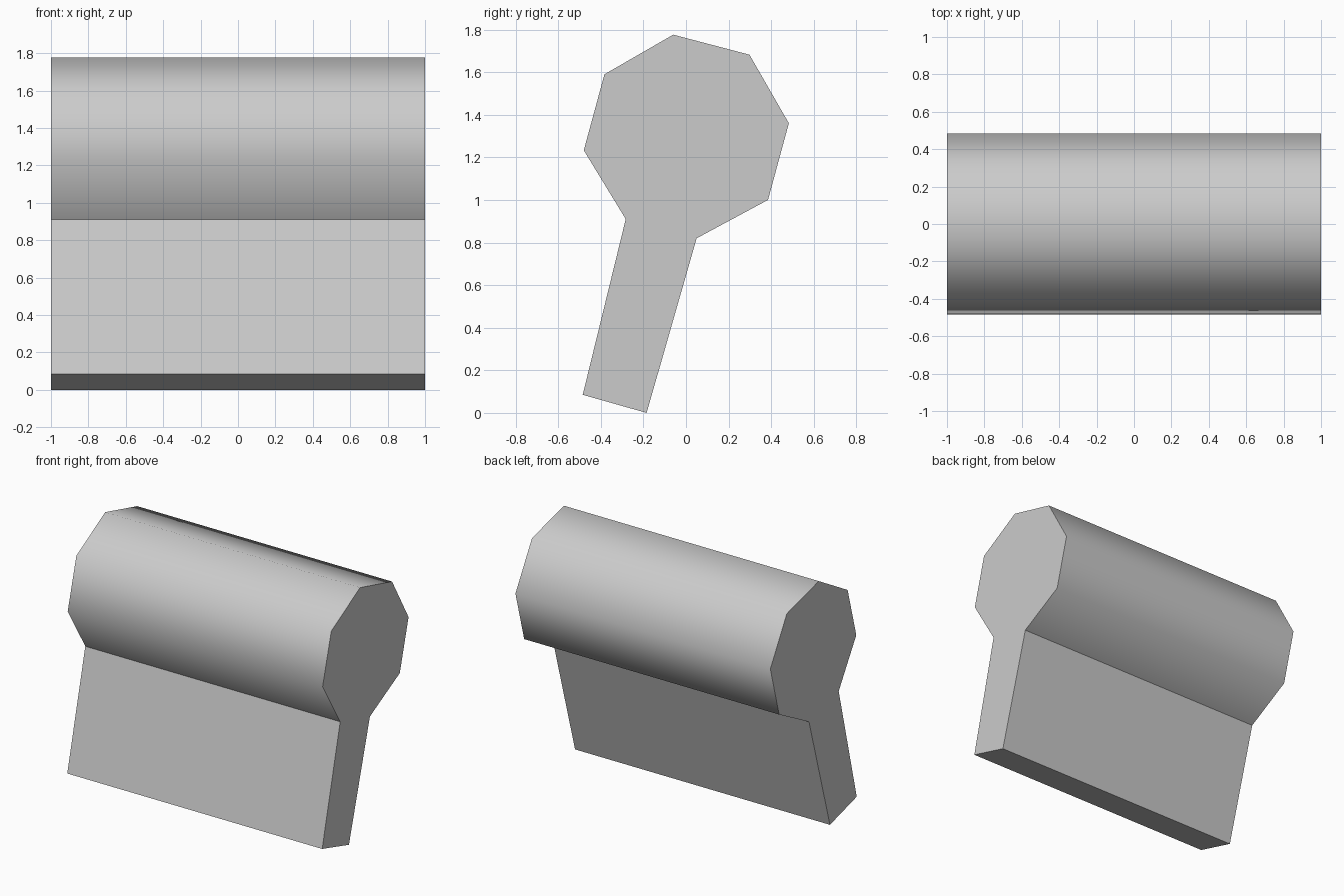
import bpy
import bmesh

cube = bpy.data.objects.get("Cube")
if cube:
    bpy.data.objects.remove(cube, do_unlink=True)

HALF_WIDTH = 1.0
NECK_TOP = 0.95

# Side outline (y, z): slanted stem below an eight-sided head
OUTLINE = [
    (-0.185, 0.0), (0.05, 0.82),
    (0.385, 1.0), (0.483, 1.36), (0.298, 1.682), (-0.06, 1.776),
    (-0.383, 1.59), (-0.48, 1.233),
    (-0.283, 0.91), (-0.485, 0.085),
]

grey = bpy.data.materials.new("light grey")
grey.use_nodes = True
colour = (0.6, 0.6, 0.6, 1.0)
grey.diffuse_color = colour
grey.node_tree.nodes["Principled BSDF"].inputs["Base Color"].default_value = colour

# Extrude the outline across the full width
bm = bmesh.new()
cap = bm.faces.new([bm.verts.new((-HALF_WIDTH, y, z)) for y, z in OUTLINE])
extruded = bmesh.ops.extrude_face_region(bm, geom=[cap], use_keep_orig=True)
moved = [g for g in extruded["geom"] if isinstance(g, bmesh.types.BMVert)]
bmesh.ops.translate(bm, verts=moved, vec=(2 * HALF_WIDTH, 0, 0))
bmesh.ops.recalc_face_normals(bm, faces=bm.faces)

# Only the head's lengthwise edges are rounded; stem and end edges stay crisp
for face in bm.faces:
    face.smooth = True
for edge in bm.edges:
    a, b = edge.verts
    lengthwise = abs(a.co.x - b.co.x) > HALF_WIDTH
    edge.smooth = lengthwise and a.co.z > NECK_TOP

mesh = bpy.data.meshes.new("head_and_stem")
bm.to_mesh(mesh)
bm.free()
mesh.materials.append(grey)
bpy.context.collection.objects.link(bpy.data.objects.new("head_and_stem", mesh))
